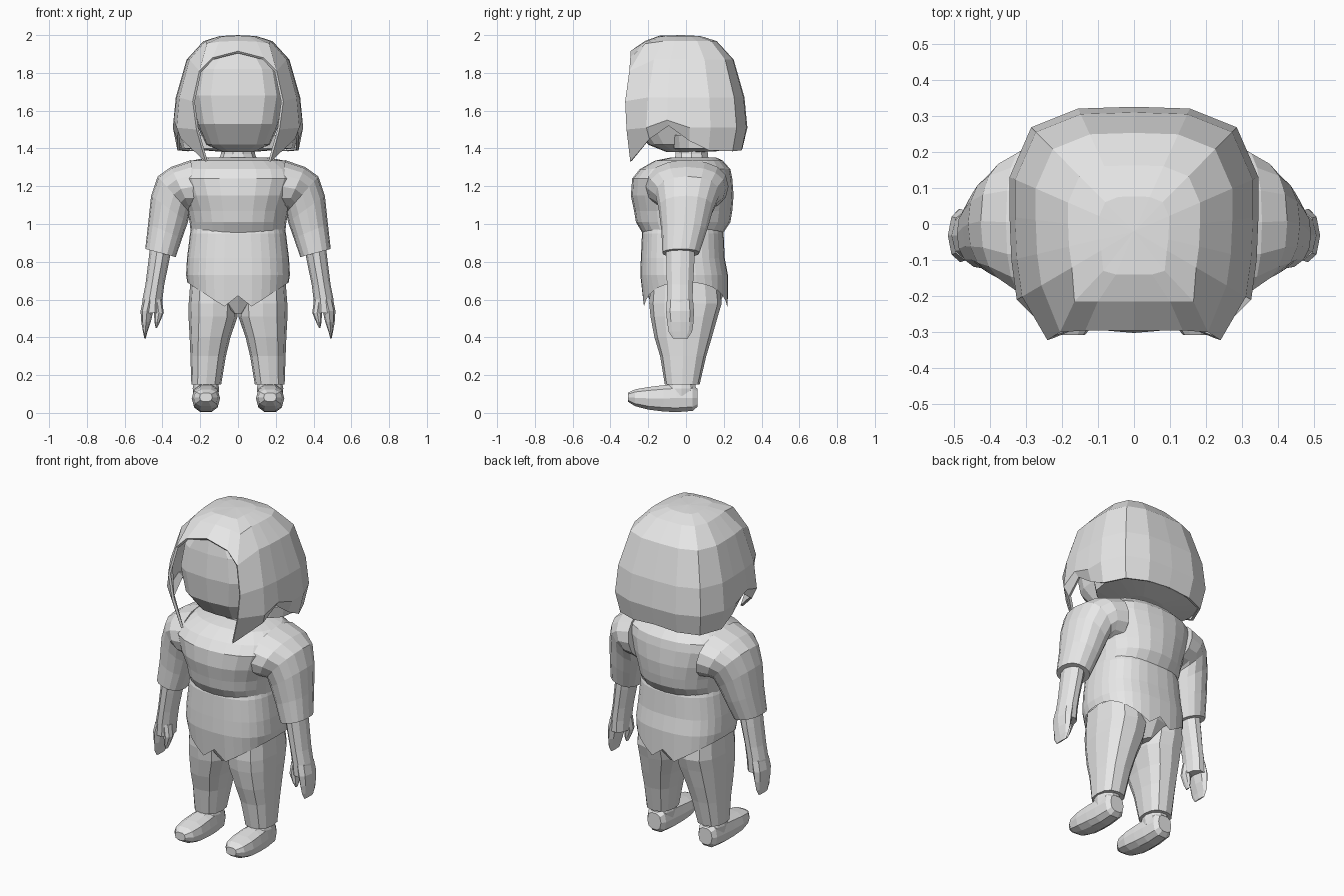
import bpy, bmesh, math
from mathutils import Vector

grey = bpy.data.materials.new("plain_grey")
grey.diffuse_color = (0.8, 0.8, 0.8, 1)


def finish(name, bm, mirror=False, thickness=0):
    bmesh.ops.recalc_face_normals(bm, faces=bm.faces)
    me = bpy.data.meshes.new(name)
    bm.to_mesh(me)
    bm.free()
    me.materials.append(grey)
    ob = bpy.data.objects.new(name, me)
    bpy.context.collection.objects.link(ob)
    if mirror:
        m = ob.modifiers.new("mirror", 'MIRROR')
        m.merge_threshold = 0.0005
    if thickness:
        s = ob.modifiers.new("thickness", 'SOLIDIFY')
        s.thickness = thickness
        s.offset = -1
    return ob


def loft(name, rings, n=12, mirror=False, power=1.0, along_y=False, hem=None, caps=True):
    """Rings are (cx, cy, z, rx, ry, tilt); along_y swaps the y and z axes."""
    bm = bmesh.new()
    loops = []
    for k, r in enumerate(rings):
        cx, cy, z, rx, ry = r[:5]
        tilt = r[5] if len(r) > 5 else 0
        loop = []
        for i in range(n):
            a = 2 * math.pi * i / n
            c, s = math.cos(a), math.sin(a)
            c, s = (0 if abs(v) < 1e-6 else v for v in (c, s))
            dx = rx * math.copysign(abs(c) ** power, c)
            dy = ry * math.copysign(abs(s) ** power, s)
            zz = z + tilt * dx
            if hem and k == len(rings) - 1:
                zz = hem(abs(cx + dx))
            p = (cx + dx, cy + dy, zz)
            loop.append(bm.verts.new((p[0], p[2], p[1]) if along_y else p))
        loops.append(loop)
    for a, b in zip(loops, loops[1:]):
        for i in range(n):
            j = (i + 1) % n
            bm.faces.new((a[i], a[j], b[j], b[i]))
    if caps:
        bm.faces.new(loops[0])
        bm.faces.new(loops[-1])
    return finish(name, bm, mirror)


def slanted(xi, zi, xo, zo, cy, ry):
    """Ring spanning from an inner to an outer point."""
    return ((xi + xo) / 2, cy, (zi + zo) / 2, (xo - xi) / 2, ry, (zo - zi) / (xo - xi))


# Head and neck
loft("head", [
    (0, 0.0, 1.38, 0.08, 0.10), (0, -0.01, 1.42, 0.17, 0.19), (0, -0.03, 1.53, 0.22, 0.255),
    (0, -0.03, 1.68, 0.25, 0.272), (0, -0.04, 1.82, 0.222, 0.25), (0, -0.06, 1.91, 0.14, 0.215)],
    n=16, power=0.58)
loft("neck", [(0, 0.03, 1.45, 0.085, 0.085), (0, 0.03, 1.37, 0.09, 0.09),
              (0, 0.03, 1.30, 0.12, 0.10)], n=10)

# Hair: right half as columns running from the crown to the hem
levels = [(1.995, 0.28), (1.968, 0.53), (1.87, 0.79), (1.67, 0.955), (1.51, 1.0)]
plan = [(0, 0.325, 1.40), (0.155, 0.32, 1.39), (0.285, 0.268, 1.385), (0.345, 0.13, 1.39),
        (0.345, 0.02, 1.44), (0.34, -0.10, 1.52), (0.325, -0.21, 1.45)]
columns = []
for x, y, low in plan:
    col = [Vector((x * s, -0.02 + (y + 0.02) * s, max(z, low + 0.03))) for z, s in levels]
    columns.append(col + [Vector((x * 0.93, y * 0.92, low))])
# Front lock and fringe
columns.append([Vector(p) for p in (
    (0.085, -0.13, 1.993), (0.165, -0.215, 1.955), (0.205, -0.30, 1.81),
    (0.24, -0.322, 1.65), (0.22, -0.315, 1.5), (0.172, -0.295, 1.33))])
columns.append([Vector(p) for p in ((0.05, -0.14, 1.995), (0.10, -0.215, 1.965), (0.135, -0.295, 1.88))])
columns.append([Vector(p) for p in ((0, -0.14, 1.997), (0, -0.215, 1.97), (0, -0.295, 1.915))])
bm = bmesh.new()
grid = [[bm.verts.new(p) for p in col] for col in columns]
crown = bm.verts.new((0, -0.02, 2.0))
for a, b in zip(grid, grid[1:]):
    bm.faces.new((crown, a[0], b[0]))
    for k in range(min(len(a), len(b)) - 1):
        bm.faces.new((a[k], a[k + 1], b[k + 1], b[k]))
# Make the open half shell face outwards before thickening
bmesh.ops.recalc_face_normals(bm, faces=bm.faces)
hair = finish("hair", bm, mirror=True, thickness=0.014)
if hair.data.polygons[0].normal.z < 0:
    hair.data.flip_normals()

# Hair underside closing the back against the neck
loft("hair_underside", [(0, 0.11, 1.47, 0.315, 0.19), (0, 0.11, 1.40, 0.30, 0.182),
                        (0, 0.06, 1.385, 0.12, 0.10)], n=16, power=0.7)


# Shirt with a pointed, notched hem
def hem_height(x):
    return 0.62 - x if x < 0.06 else 0.555 + (x - 0.06) * 0.65


loft("shirt", [
    (0, 0.03, 1.33, 0.11, 0.09), (0, 0.04, 1.352, 0.16, 0.12), (0, 0.015, 1.335, 0.25, 0.18),
    (0, -0.005, 1.29, 0.32, 0.24), (0, -0.02, 1.24, 0.335, 0.265), (0, -0.02, 1.15, 0.30, 0.272),
    (0, -0.015, 1.07, 0.268, 0.26), (0, -0.015, 1.01, 0.256, 0.25), (0, -0.017, 0.95, 0.25, 0.212)],
    n=24, power=0.9)
loft("shirt_skirt", [
    (0, -0.017, 1.0, 0.24, 0.20), (0, -0.017, 0.95, 0.254, 0.216), (0, -0.017, 0.82, 0.27, 0.222),
    (0, -0.010, 0.73, 0.275, 0.232), (0, -0.002, 0.62, 0.268, 0.224)],
    n=32, power=0.8, hem=hem_height, caps=False)

# Sleeves sweep out of the shoulders and turn down the arms
loft("sleeve", [
    slanted(0.20, 1.06, 0.25, 1.338, 0.005, 0.22), slanted(0.25, 1.07, 0.355, 1.302, 0.005, 0.205),
    slanted(0.255, 1.06, 0.425, 1.252, 0.008, 0.17), slanted(0.265, 1.01, 0.46, 1.15, 0.0, 0.145),
    slanted(0.295, 0.925, 0.476, 1.0, -0.01, 0.12), slanted(0.33, 0.825, 0.491, 0.868, -0.027, 0.098)],
    n=16, mirror=True, power=0.88)

# Forearms and hands
loft("forearm", [
    (0.405, -0.03, 0.90, 0.058, 0.08), (0.42, -0.03, 0.80, 0.055, 0.078),
    (0.44, -0.032, 0.68, 0.05, 0.073), (0.453, -0.032, 0.60, 0.053, 0.07),
    (0.457, -0.032, 0.53, 0.052, 0.068)], n=10, mirror=True)
loft("fingers", [
    (0.468, -0.032, 0.60, 0.036, 0.069), (0.482, -0.032, 0.54, 0.034, 0.074),
    (0.487, -0.03, 0.48, 0.025, 0.07), (0.491, -0.03, 0.43, 0.012, 0.062),
    (0.492, -0.03, 0.395, 0.004, 0.04)], n=8, mirror=True)
loft("thumb", [
    (0.43, -0.055, 0.60, 0.028, 0.035), (0.419, -0.06, 0.53, 0.026, 0.032),
    (0.428, -0.06, 0.48, 0.014, 0.026), (0.432, -0.06, 0.45, 0.004, 0.012)], n=8, mirror=True)

# Trousers: hips and tapered legs
loft("hips", [(0, -0.01, 0.82, 0.24, 0.18), (0, -0.005, 0.70, 0.25, 0.20),
              (0, -0.003, 0.62, 0.20, 0.20), (0, -0.005, 0.525, 0.03, 0.15)], n=16)
loft("trouser_leg", [
    (0.130, -0.005, 0.70, 0.122, 0.18), (0.131, -0.003, 0.58, 0.130, 0.192),
    (0.132, -0.01, 0.51, 0.130, 0.178), (0.148, -0.015, 0.40, 0.108, 0.152),
    (0.158, -0.015, 0.30, 0.094, 0.122), (0.168, -0.02, 0.15, 0.079, 0.092)],
    n=12, mirror=True, power=0.8)

# Shoes: profile running from heel to toe, plus the ankle opening
loft("shoe", [
    (0.17, 0.08, 0.06, 0.045, 0.05), (0.17, 0.08, 0.035, 0.062, 0.072),
    (0.17, 0.078, -0.05, 0.069, 0.077), (0.17, 0.077, -0.12, 0.073, 0.072),
    (0.17, 0.077, -0.20, 0.075, 0.062), (0.17, 0.08, -0.27, 0.064, 0.046),
    (0.17, 0.083, -0.308, 0.034, 0.024)], n=10, mirror=True, power=0.75, along_y=True)
loft("shoe_collar", [(0.17, -0.025, 0.17, 0.062, 0.075), (0.17, -0.025, 0.13, 0.07, 0.082),
                     (0.17, -0.025, 0.09, 0.066, 0.076)], n=10, mirror=True)
